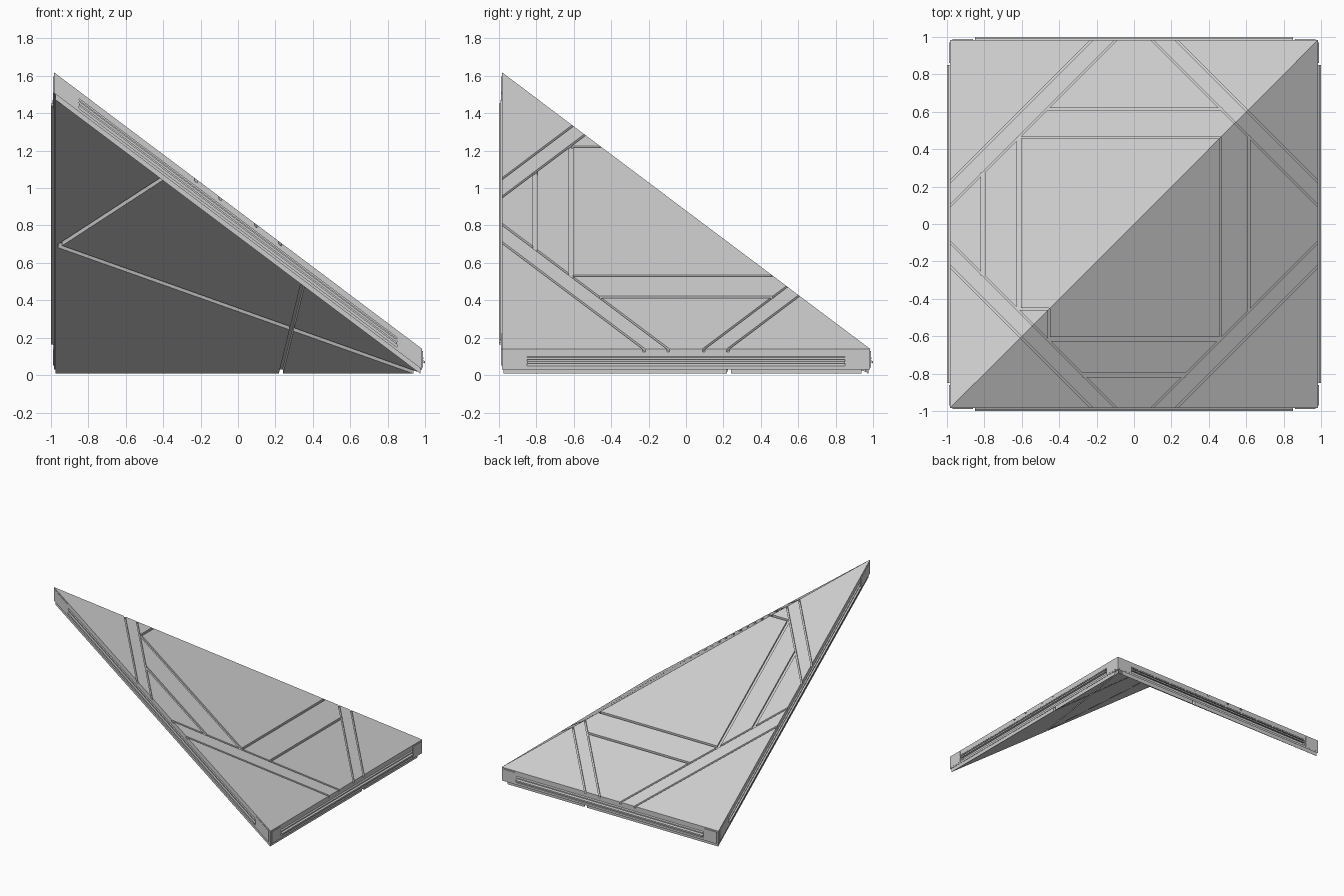
import bpy, bmesh, math
from mathutils import Matrix, Vector

if "Cube" in bpy.data.objects:
    bpy.data.objects.remove(bpy.data.objects["Cube"])

H = 0.985          # half width of the square plan
SLOPE = 0.751      # roof pitch
THICK = 0.14       # total vertical thickness


def add_box(bm, x0, x1, y0, y1, z0, z1):
    m = Matrix.Translation(((x0 + x1) / 2, (y0 + y1) / 2, (z0 + z1) / 2)) \
        @ Matrix.Diagonal((x1 - x0, y1 - y0, z1 - z0, 1))
    bmesh.ops.create_cube(bm, size=1, matrix=m)


def add_bar(bm, a, b, width, z0, z1, extend=0.0):
    """Straight bar in plan between two points."""
    a, b = Vector(a), Vector(b)
    d, c = b - a, (a + b) / 2
    m = Matrix.Translation((c.x, c.y, (z0 + z1) / 2)) \
        @ Matrix.Rotation(math.atan2(d.y, d.x), 4, 'Z') \
        @ Matrix.Diagonal((d.length + 2 * extend, width, z1 - z0, 1))
    bmesh.ops.create_cube(bm, size=1, matrix=m)


def make_object(name, bm):
    me = bpy.data.meshes.new(name)
    bm.to_mesh(me)
    bm.free()
    ob = bpy.data.objects.new(name, me)
    bpy.context.collection.objects.link(ob)
    return ob


def cut(ob, cutter):
    mod = ob.modifiers.new("cut", 'BOOLEAN')
    mod.operation, mod.solver, mod.object = 'DIFFERENCE', 'EXACT', cutter
    mod.use_self = True
    bpy.context.view_layer.update()
    dg = bpy.context.evaluated_depsgraph_get()
    me = bpy.data.meshes.new_from_object(ob.evaluated_get(dg))
    ob.modifiers.clear()
    ob.data = me
    bpy.data.objects.remove(cutter)


def fold(ob):
    """Split along the hip diagonal, then drop both halves to the eaves."""
    bm = bmesh.new()
    bm.from_mesh(ob.data)
    bmesh.ops.bisect_plane(bm, geom=bm.verts[:] + bm.edges[:] + bm.faces[:],
                           plane_co=(0, 0, 0), plane_no=(1, -1, 0), dist=1e-5)
    for v in bm.verts:
        v.co.z += SLOPE * (H - min(H, max(v.co.x, v.co.y)))
    bm.to_mesh(ob.data)
    bm.free()


def swap(p):
    return (p[1], p[0])


def edge_boxes(bm, s0, s1, d0, d1, z0, z1):
    """Same box on all four edges; s runs along the edge, d is outward."""
    add_box(bm, d0, d1, s0, s1, z0, z1)
    add_box(bm, -d1, -d0, s0, s1, z0, z1)
    add_box(bm, s0, s1, d0, d1, z0, z1)
    add_box(bm, s0, s1, -d1, -d0, z0, z1)


# Roof slab with panel grooves and edge channels
bm = bmesh.new()
add_box(bm, -H, H, -H, H, 0.03, THICK)
roof = make_object("roof_slab", bm)

bm = bmesh.new()
zg = THICK - 0.016
for s in (1.08, 1.21):                       # octagonal band
    for sx in (1, -1):
        for sy in (1, -1):
            add_bar(bm, (sx * H, sy * (s - H)), (sx * (s - H), sy * H),
                    0.011, zg, 0.2, 0.04)
lines = [((-.465, .615), (.47, .615), .012),
         ((-.62, .463), (.463, .463), .012),
         ((-.615, -.455), (-.455, -.455), .012),
         ((-.615, -.46), (-.615, .463), .024),
         ((-.805, -.275), (-.805, .275), .024)]
for a, b, w in lines:                        # inner panel lines, both slopes
    add_bar(bm, a, b, w, zg + .001, 0.21)
    add_bar(bm, swap(a), swap(b), w, zg + .001, 0.21)
cut(roof, make_object("groove_cutter", bm))

bm = bmesh.new()
edge_boxes(bm, -.85, .85, H - .02, 1.1, .048, .1)
cut(roof, make_object("channel_cutter", bm))
fold(roof)

# Underside panels separated by gaps
bm = bmesh.new()
add_box(bm, -H + .01, H - .01, -H + .01, H - .01, 0, 0.032)
under = make_object("underside_panels", bm)
bm = bmesh.new()
gaps = [((-.96, .066), (H, H)), ((-.96, .066), (-.41, -.41)),
        ((.345, .345), (.225, 1.0))]
for a, b in gaps:
    add_bar(bm, a, b, .022, -.05, .1)
    add_bar(bm, swap(a), swap(b), .022, -.05, .1)
cut(under, make_object("gap_cutter", bm))
fold(under)

# Rails inside the edge channels
bm = bmesh.new()
edge_boxes(bm, -.85, .85, H - .025, 1.0, .062, .074)
edge_boxes(bm, -.85, .85, H - .025, .992, .084, .093)
fold(make_object("edge_rails", bm))

# Flat plates at the ends of every edge
bm = bmesh.new()
for s0, s1 in ((-.97, -.86), (.86, .97)):
    edge_boxes(bm, s0, s1, H - .01, H + .003, .04, .128)
fold(make_object("corner_plates", bm))
